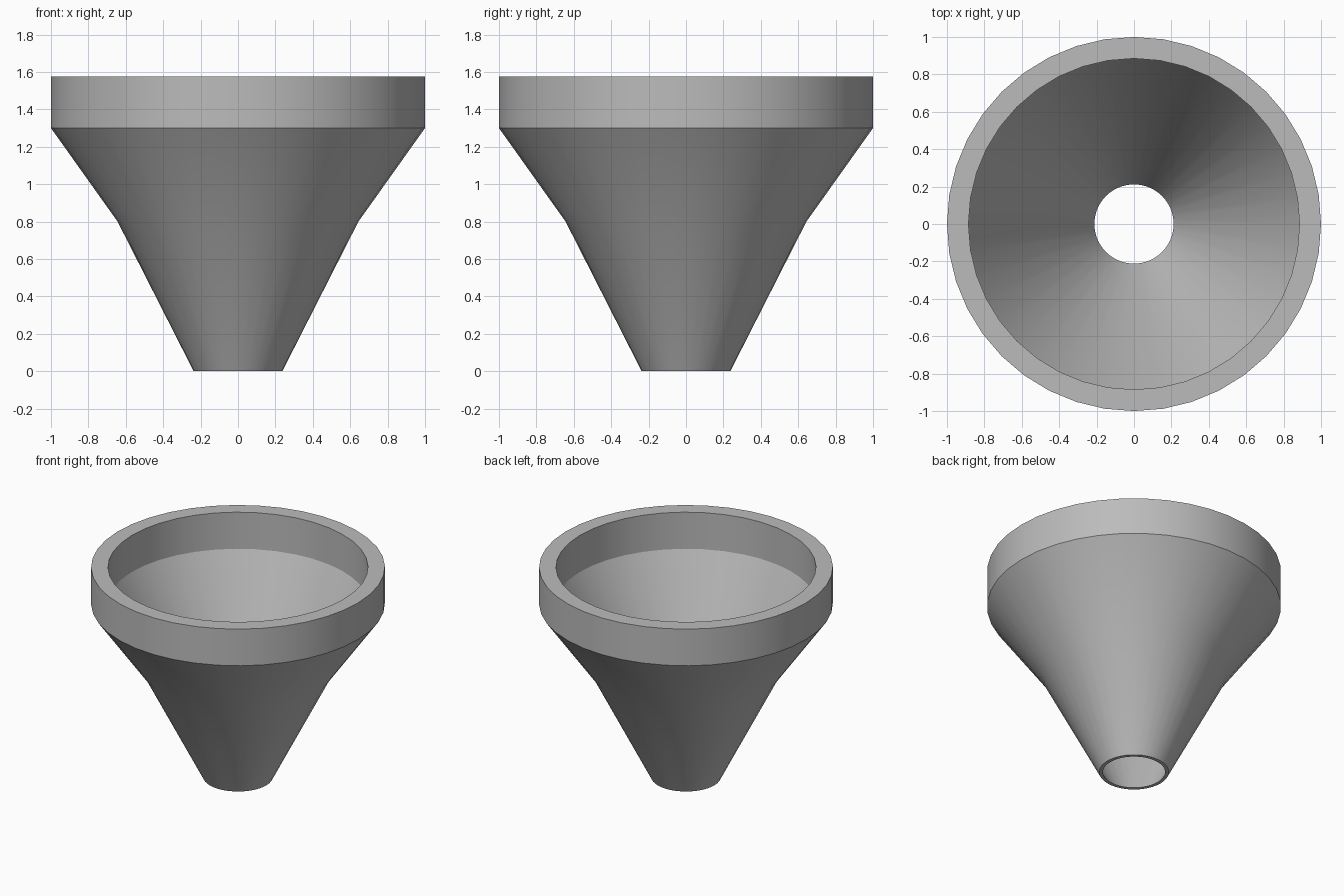
import bpy
import bmesh
import math

cube = bpy.data.objects.get("Cube")
if cube:
    bpy.data.objects.remove(cube, do_unlink=True)

SEGMENTS = 40

# Single flat grey
grey = bpy.data.materials.new("plain grey")
grey.use_nodes = True
colour = (0.5, 0.5, 0.5, 1.0)
grey.diffuse_color = colour
grey.node_tree.nodes["Principled BSDF"].inputs["Base Color"].default_value = colour

# Closed wall section as (radius, height)
section = [
    (0.237, 0.0), (0.644, 0.8), (1.0, 1.3), (1.0, 1.575),   # outside
    (0.885, 1.575), (0.885, 1.3), (0.212, 0.0),             # inside
]


def lathe(name, profile, material):
    """Revolve a closed section about the z axis."""
    bm = bmesh.new()
    verts = [bm.verts.new((r, 0, z)) for r, z in profile]
    edges = [bm.edges.new((a, b)) for a, b in zip(verts, verts[1:] + verts[:1])]
    bmesh.ops.spin(bm, geom=verts + edges, cent=(0, 0, 0), axis=(0, 0, 1),
                   angle=math.tau, steps=SEGMENTS, use_merge=False)
    bmesh.ops.remove_doubles(bm, verts=bm.verts[:], dist=0.0001)
    bmesh.ops.recalc_face_normals(bm, faces=bm.faces[:])
    mesh = bpy.data.meshes.new(name)
    bm.to_mesh(mesh)
    bm.free()
    mesh.materials.append(material)
    obj = bpy.data.objects.new(name, mesh)
    bpy.context.collection.objects.link(obj)
    return obj


# Hollow funnel with a thick collar
funnel = lathe("funnel", section, grey)
bpy.ops.object.select_all(action="DESELECT")
funnel.select_set(True)
bpy.context.view_layer.objects.active = funnel
bpy.ops.object.shade_smooth_by_angle(angle=math.radians(20))
